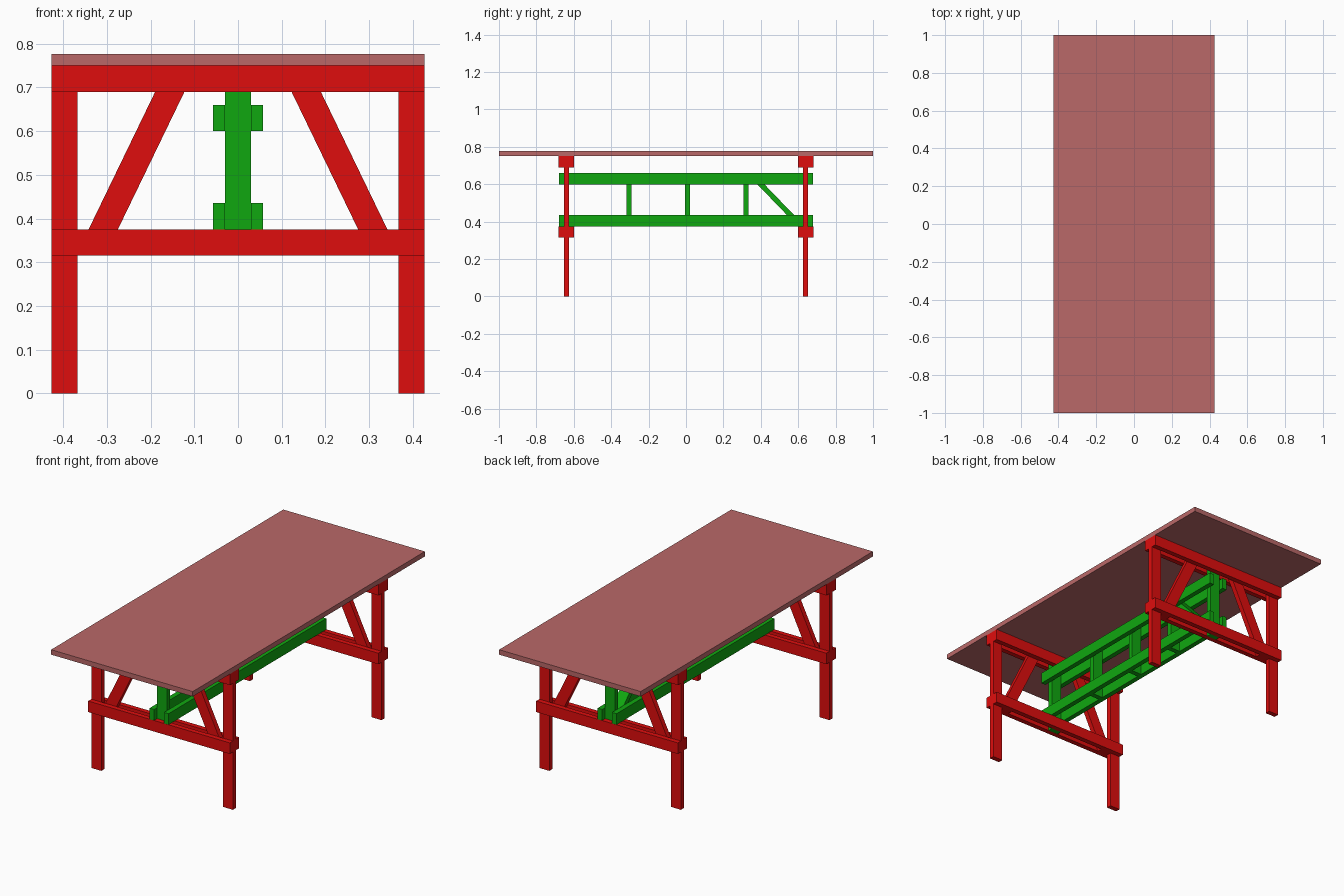
import bpy

if "Cube" in bpy.data.objects:
    bpy.data.objects.remove(bpy.data.objects["Cube"])


def material(name, rgb):
    m = bpy.data.materials.new(name)
    m.diffuse_color = (*rgb, 1)
    return m


RED = material("red_paint", (0.74, 0.004, 0.004))
GREEN = material("green_paint", (0.38 * 0.1, 0.39, 0.04))
GREEN.diffuse_color = (0.005, 0.39, 0.005, 1)
TOP = material("table_top_paint", (0.49, 0.14, 0.14))

T = 0.027          # board thickness
W = 0.06           # board width
END = 0.64         # y of each end frame's centre
SHELF, BEAM_TOP, HEAD = 0.315, 0.66, 0.75


def prism(name, ends, mat):
    """Board from a list of two rectangles (x0, x1, y0, y1, z), sheared if they differ."""
    verts = []
    for x0, x1, y0, y1, z in ends:
        verts += [(x0, y0, z), (x1, y0, z), (x1, y1, z), (x0, y1, z)]
    faces = [(3, 2, 1, 0), (4, 5, 6, 7)]
    faces += [(i, (i + 1) % 4, (i + 1) % 4 + 4, i + 4) for i in range(4)]
    mesh = bpy.data.meshes.new(name)
    mesh.from_pydata(verts, [], faces)
    mesh.materials.append(mat)
    ob = bpy.data.objects.new(name, mesh)
    bpy.context.collection.objects.link(ob)
    return ob


def box(name, x, y, z, mat):
    return prism(name, [(*x, *y, z[0]), (*x, *y, z[1])], mat)


def around(c, size):
    return (c - size / 2, c + size / 2)


# Table top
box("table_top", (-0.427, 0.427), (-1, 1), (HEAD, HEAD + T), TOP)

for end, s in (("front", -1), ("back", 1)):
    y = around(s * END, T)

    # Doubled cross rails clamping the legs and braces
    for level, z in (("lower", SHELF), ("upper", HEAD - W)):
        for layer, o in (("outer", 1), ("inner", -1)):
            box(f"{end}_{level}_{layer}_rail", (-0.427, 0.427),
                around(s * (END + o * T), T), (z, z + W), RED)

    # Legs and slanted braces
    for side, k in (("left", -1), ("right", 1)):
        box(f"{end}_{side}_leg", around(k * 0.397, W), y, (0, HEAD), RED)
        prism(f"{end}_{side}_brace",
              [(*around(k * 0.3375, 0.067), *y, SHELF),
               (*around(k * 0.127, 0.067), *y, HEAD)], RED)

    # Centre post joining the end frame to the beam
    box(f"{end}_centre_post", (-W / 2, W / 2), y, (SHELF, HEAD), GREEN)

# Long beam chords on both sides of the posts
for side, k in (("left", -1), ("right", 1)):
    for level, z in (("lower", SHELF + W), ("upper", BEAM_TOP - W)):
        box(f"{side}_{level}_beam", around(k * (W + T) / 2, T),
            (-0.68, 0.68), (z, z + W), GREEN)

# Beam spacers
for i, y in enumerate((-0.305, 0.008, 0.32)):
    box(f"beam_spacer_{i + 1}", (-W / 2, W / 2), around(y, T),
        (SHELF + W, BEAM_TOP), GREEN)

# Single diagonal brace in the rear bay of the beam
prism("beam_diagonal", [(-W / 2, W / 2, *around(0.617, 0.038), SHELF + W),
                        (-W / 2, W / 2, *around(0.342, 0.038), BEAM_TOP)], GREEN)

for m in bpy.data.materials:
    if m.users and not m.is_grease_pencil:
        m.use_nodes = True
        m.node_tree.nodes["Principled BSDF"].inputs["Base Color"].default_value = m.diffuse_color
